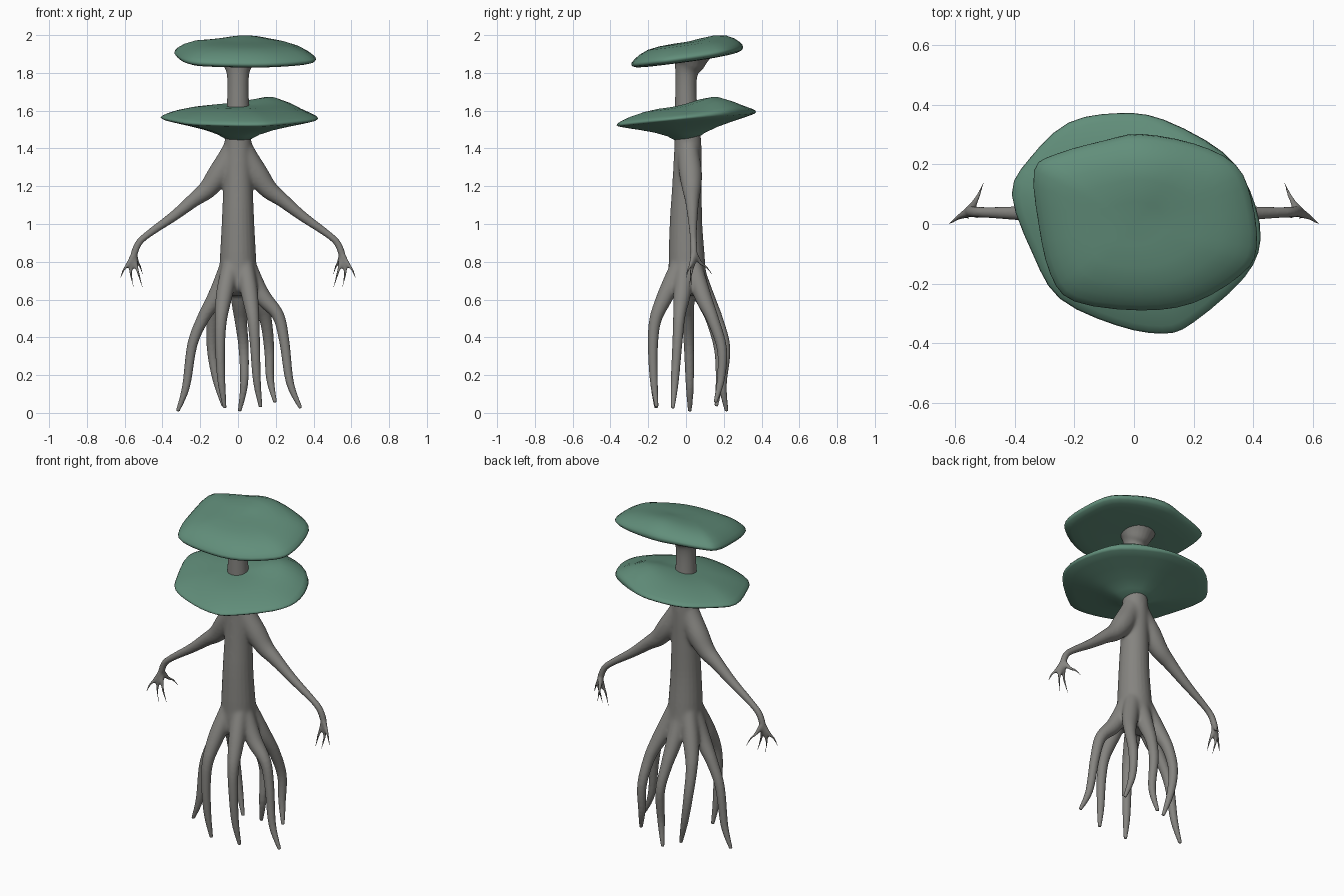
import bpy, bmesh, math
from mathutils import Vector


def material(name, rgb):
    m = bpy.data.materials.new(name)
    m.diffuse_color = (*rgb, 1)
    return m


BARK = material("grey bark", (0.235, 0.23, 0.215))
GREEN = material("muted green", (0.12, 0.27, 0.195))


def spline(pts, sub, closed=False):
    """Catmull-Rom interpolation of points of any dimension."""
    n = len(pts)
    at = (lambda i: pts[i % n]) if closed else (lambda i: pts[max(0, min(n - 1, i))])
    out = []
    for i in range(n if closed else n - 1):
        quads = list(zip(at(i - 1), at(i), at(i + 1), at(i + 2)))
        for k in range(sub):
            t = k / sub
            out.append([b + 0.5 * t * (c - a + t * (2 * a - 5 * b + 4 * c - d
                        + t * (3 * (b - c) + d - a))) for a, b, c, d in quads])
    if not closed:
        out.append(list(pts[-1]))
    return out


def tube(bm, pts, sides=16, sub=5):
    """Closed tapering tube along points of (x, y, z, radius)."""
    path = spline(pts, sub)
    rings = []
    for i, p in enumerate(path):
        d = Vector(path[min(i + 1, len(path) - 1)][:3]) - Vector(path[max(i - 1, 0)][:3])
        d.normalize()
        ref = Vector((0, 1, 0)) if abs(d.y) < 0.85 else Vector((1, 0, 0))
        u = d.cross(ref).normalized()
        v = d.cross(u)
        rings.append([bm.verts.new(Vector(p[:3]) + p[3] * (
            u * math.cos(2 * math.pi * k / sides) + v * math.sin(2 * math.pi * k / sides)))
            for k in range(sides)])
    for a, b in zip(rings, rings[1:]):
        for k in range(sides):
            j = (k + 1) % sides
            bm.faces.new((a[k], a[j], b[j], b[k]))
    bm.faces.new(rings[0][::-1])
    bm.faces.new(rings[-1])


def finish(bm, name, mat):
    bmesh.ops.recalc_face_normals(bm, faces=bm.faces)
    for f in bm.faces:
        f.smooth = True
    me = bpy.data.meshes.new(name)
    bm.to_mesh(me)
    bm.free()
    me.materials.append(mat)
    ob = bpy.data.objects.new(name, me)
    bpy.context.collection.objects.link(ob)
    return ob


# Trunk with flared top
bm = bmesh.new()
tube(bm, [(0, 0.01, 0.62, 0.06), (0, 0.01, 0.67, 0.1), (0, 0.005, 0.78, 0.098),
          (0, 0, 1.0, 0.086), (0, 0.005, 1.2, 0.079), (0, 0.01, 1.4, 0.073),
          (0, 0.005, 1.52, 0.066), (0, 0, 1.65, 0.058), (0, 0, 1.75, 0.056),
          (0, 0.005, 1.81, 0.063), (0, 0.015, 1.85, 0.085), (0, 0.02, 1.89, 0.11)], 24)

# Arms and four fingers on each side
arm = [(0.0, 0.01, 1.46, 0.05), (0.045, 0.015, 1.36, 0.058), (0.1, 0.025, 1.265, 0.062),
       (0.16, 0.03, 1.185, 0.051), (0.23, 0.032, 1.13, 0.038), (0.34, 0.035, 1.042, 0.027),
       (0.47, 0.038, 0.95, 0.019), (0.525, 0.04, 0.9, 0.018), (0.55, 0.042, 0.84, 0.018),
       (0.555, 0.042, 0.8, 0.014)]
fingers = [
    [(0.55, 0.04, 0.84), (0.585, 0.025, 0.785), (0.607, 0.01, 0.755), (0.625, -0.002, 0.705)],
    [(0.55, 0.045, 0.84), (0.53, 0.08, 0.79), (0.518, 0.105, 0.775), (0.503, 0.145, 0.725)],
    [(0.555, 0.042, 0.82), (0.567, 0.032, 0.76), (0.565, 0.025, 0.72), (0.55, 0.015, 0.655)],
    [(0.55, 0.042, 0.82), (0.535, 0.03, 0.765), (0.525, 0.025, 0.73), (0.503, 0.03, 0.655)]]
for s in (-1, 1):
    tube(bm, [(s * x, y, z, r) for x, y, z, r in arm])
    for f in fingers:
        tube(bm, [(s * x, y, z, r) for (x, y, z), r in zip(f, (0.017, 0.0125, 0.0105, 0.006))], 10)

# Hanging root legs
front_roots = [
    [(-0.045, 0, 0.8), (-0.11, 0.0, 0.63), (-0.185, 0.01, 0.5), (-0.242, 0.015, 0.36),
     (-0.275, 0.02, 0.14), (-0.32, 0.02, 0.008)],
    [(0.045, -0.005, 0.8), (0.12, -0.02, 0.63), (0.21, -0.035, 0.52), (0.245, -0.045, 0.38),
     (0.275, -0.06, 0.16), (0.332, -0.07, 0.025)],
    [(-0.035, -0.03, 0.8), (-0.07, -0.1, 0.64), (-0.09, -0.16, 0.5), (-0.095, -0.175, 0.36),
     (-0.088, -0.17, 0.17), (-0.07, -0.158, 0.025)],
    [(0.035, -0.03, 0.8), (0.06, -0.1, 0.64), (0.08, -0.16, 0.5), (0.09, -0.175, 0.36),
     (0.1, -0.17, 0.17), (0.12, -0.155, 0.03)]]
back_roots = [
    [(0, 0.04, 0.8), (0.005, 0.1, 0.63), (0.015, 0.165, 0.49), (0.03, 0.208, 0.34),
     (0.032, 0.195, 0.15), (0.008, 0.215, 0.008)],
    [(0.04, 0.035, 0.8), (0.1, 0.085, 0.63), (0.145, 0.14, 0.5), (0.165, 0.19, 0.34),
     (0.17, 0.185, 0.18), (0.197, 0.155, 0.055)],
    [(-0.04, 0.035, 0.8), (-0.095, 0.085, 0.63), (-0.133, 0.135, 0.5), (-0.138, 0.175, 0.34),
     (-0.115, 0.178, 0.18), (-0.077, 0.16, 0.035)]]
for root in front_roots + back_roots:
    tube(bm, [(*p, r) for p, r in zip(root, (0.045, 0.047, 0.033, 0.027, 0.021, 0.01))])

# Fuse everything into one woody skin
body = finish(bm, "trunk_arms_and_roots", BARK)
rm = body.modifiers.new("fuse", 'REMESH')
rm.mode = 'VOXEL'
rm.voxel_size = 0.0055
rm.use_smooth_shade = True
fused = bpy.data.meshes.new_from_object(
    body.evaluated_get(bpy.context.evaluated_depsgraph_get()))
body.modifiers.clear()
body.data = fused
if not fused.materials:
    fused.materials.append(BARK)

# Soften the joints strongly, the rest lightly
joints = body.vertex_groups.new(name="joints")
for v in fused.vertices:
    x, y, z = v.co
    w = max(1 - (abs(z - 0.69) / 0.16) ** 2,
            1 - (abs(z - 1.28) / 0.2) ** 2 - (x / 0.24) ** 4)
    if w > 0:
        joints.add([v.index], w, 'REPLACE')
for group, count in (("joints", 70), ("", 4)):
    sm = body.modifiers.new("soften", 'SMOOTH')
    sm.factor = 0.5
    sm.iterations = count
    sm.vertex_group = group


def cap(name, outline, rim, top, under, bump):
    """Lens-shaped cap: rings shrink from the rim to the middle, above and below."""
    edge = spline(outline, 3, True)
    n = len(edge)
    bx, by, height, width = bump
    bm = bmesh.new()

    def point(x, y, dz, upper):
        if upper:
            dz += height * math.exp(-((x - bx) ** 2 + (y - by) ** 2) / width ** 2)
        return bm.verts.new((x, y, rim(x, y) + dz))

    levels = [(t, dz, False) for t, dz in under[1:]] + [(1, 0, False)]
    levels += [(t, dz, True) for t, dz in reversed(top[1:])]
    rings = [[point(x * t, y * t, dz, u) for x, y in edge] for t, dz, u in levels]
    for a, b in zip(rings, rings[1:]):
        for k in range(n):
            j = (k + 1) % n
            bm.faces.new((a[k], a[j], b[j], b[k]))
    for ring, (_, dz), upper in ((rings[0], under[0], False), (rings[-1], top[0], True)):
        mid = point(0, 0, dz, upper)
        for k in range(n):
            bm.faces.new((ring[k], ring[(k + 1) % n], mid))
    return finish(bm, name, GREEN)


# Lower cap, funnelled underneath
cap("lower_cap",
    [(-0.41, 0.1), (-0.35, 0.22), (-0.22, 0.34), (-0.05, 0.372), (0.1, 0.35), (0.3, 0.24),
     (0.39, 0.11), (0.425, -0.05), (0.37, -0.18), (0.2, -0.33), (0.1, -0.368),
     (-0.06, -0.34), (-0.25, -0.25), (-0.34, -0.1)],
    lambda x, y: 1.557 + 0.095 * y + 0.01 * x,
    [(0, 0.065), (0.2, 0.067), (0.4, 0.066), (0.6, 0.056), (0.8, 0.038), (0.93, 0.02), (0.985, 0.009)],
    [(0, -0.108), (0.17, -0.106), (0.27, -0.083), (0.45, -0.058), (0.65, -0.038),
     (0.85, -0.02), (0.97, -0.008)],
    (0.18, 0.16, 0.045, 0.14))

# Upper cap, thicker, tilted forward and slightly hollow underneath
cap("upper_cap",
    [(-0.335, 0.18), (-0.26, 0.235), (-0.1, 0.28), (0.02, 0.302), (0.2, 0.27), (0.34, 0.2),
     (0.395, 0.08), (0.412, -0.08), (0.36, -0.17), (0.2, -0.265), (0.02, -0.29),
     (-0.2, -0.26), (-0.28, -0.17), (-0.32, 0)],
    lambda x, y: 1.882 + 0.13 * y + 0.12 * max(y, 0) ** 2 - 0.01 * x,
    [(0, 0.078), (0.25, 0.08), (0.5, 0.076), (0.7, 0.066), (0.85, 0.046), (0.94, 0.026), (0.99, 0.01)],
    [(0, -0.018), (0.25, -0.02), (0.5, -0.022), (0.75, -0.022), (0.9, -0.019), (0.975, -0.011)],
    (0.05, 0.18, 0.02, 0.13))
